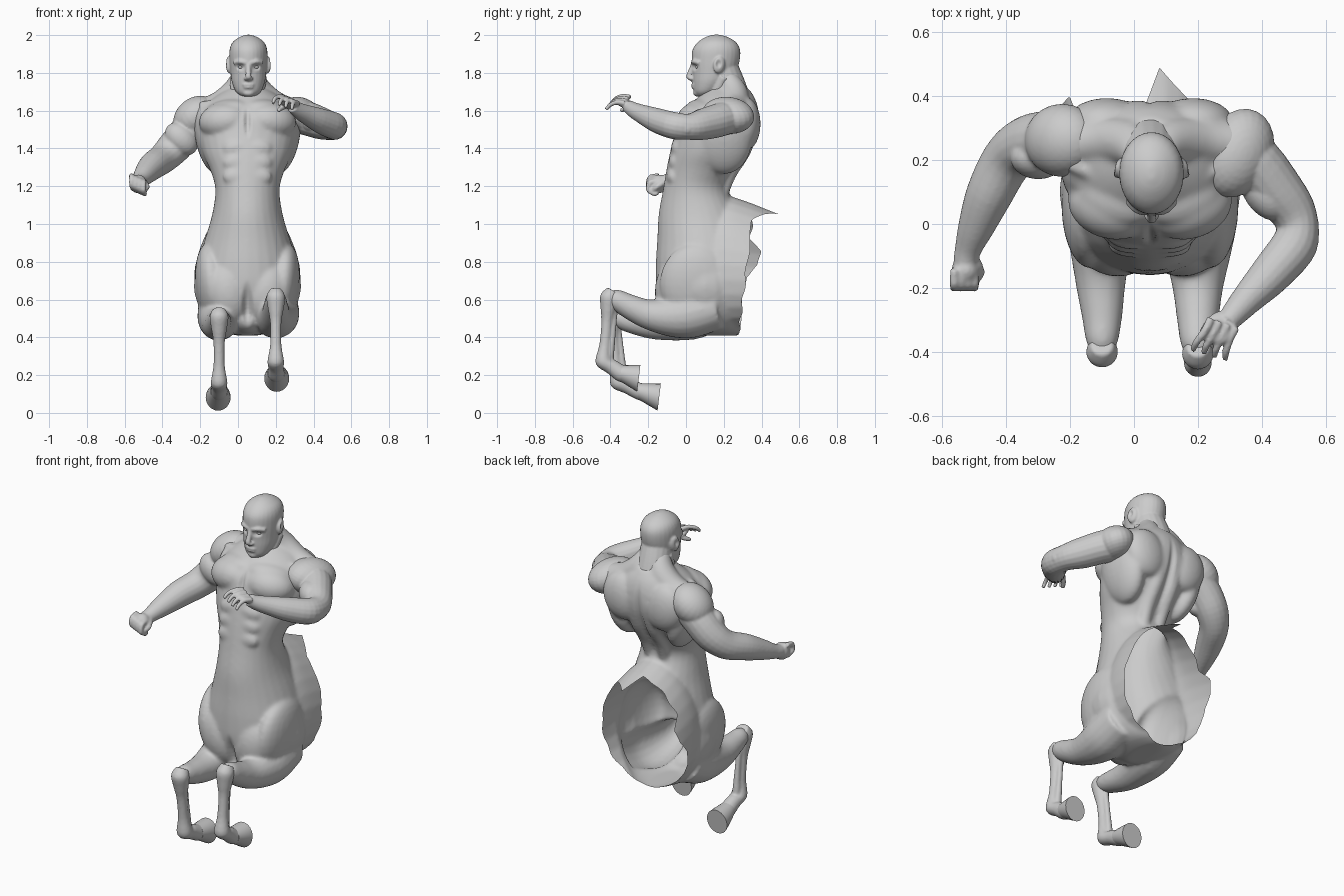
import bpy, bmesh, math
from mathutils import Vector, Matrix

CX = 0.05                                   # the figure's own mid-line
mat = bpy.data.materials.new("clay_grey")
mat.diffuse_color = (0.6, 0.6, 0.6, 1)


def catmull(a, b, c, d, t):
    return 0.5 * (2 * b + (c - a) * t + (2 * a - 5 * b + 4 * c - d) * t * t
                  + (3 * b - a - 3 * c + d) * t ** 3)


def loft(bm, rings, seg=28, sub=4, egg=0.0):
    """Closed skin through rings of (centre, half axis u, half axis v)."""
    n, dense = len(rings), []
    for i in range(n - 1):
        q = [rings[max(0, i - 1)], rings[i], rings[i + 1], rings[min(n - 1, i + 2)]]
        for k in range(sub):
            dense.append([catmull(*[r[j] for r in q], k / sub) for j in range(3)])
    dense.append(rings[-1])
    rows = []
    for c, u, v in dense:
        rows.append([bm.verts.new(c + u * math.cos(a) * (1 - egg * math.sin(a)) + v * math.sin(a))
                     for a in (2 * math.pi * k / seg for k in range(seg))])
    faces = [bm.faces.new(rows[0][::-1]), bm.faces.new(rows[-1])]
    for p, q in zip(rows, rows[1:]):
        for k in range(seg):
            m = (k + 1) % seg
            faces.append(bm.faces.new((p[k], p[m], q[m], q[k])))
    bmesh.ops.recalc_face_normals(bm, faces=faces)


def tube(bm, pts, seg=18):
    """Limb through points of (x, y, z, radius)."""
    P = [Vector(p[:3]) for p in pts]
    rings, u = [], None
    for i, p in enumerate(P):
        t = (P[min(i + 1, len(P) - 1)] - P[max(i - 1, 0)]).normalized()
        u = t.orthogonal() if u is None else u - t * u.dot(t)
        u.normalize()
        rings.append((p, u * pts[i][3], t.cross(u) * pts[i][3]))
    loft(bm, rings, seg)


def ball(bm, c, r, rot=(0, 0, 0)):
    m = Matrix.Translation(c)
    for ang, ax in zip(rot, "XYZ"):
        m = m @ Matrix.Rotation(math.radians(ang), 4, ax)
    bmesh.ops.create_uvsphere(bm, u_segments=24, v_segments=16, radius=1,
                              matrix=m @ Matrix.Diagonal((*r, 1)))


def pair(bm, dx, y, z, r, rot=(0, 0, 0)):
    for s in (-1, 1):
        ball(bm, (CX + s * dx, y, z), r, (rot[0], s * rot[1], s * rot[2]))


def level(z, y0, y1, w, x=CX):
    """Horizontal ring from its front, back and half width."""
    return (Vector((x, (y0 + y1) / 2, z)), Vector((w, 0, 0)), Vector((0, (y1 - y0) / 2, 0)))


def finish(name, bm, voxel=0.0, smooth=4):
    me = bpy.data.meshes.new(name)
    bm.to_mesh(me)
    bm.free()
    ob = bpy.data.objects.new(name, me)
    bpy.context.collection.objects.link(ob)
    if voxel:                               # fuse overlapping muscles into one skin
        r = ob.modifiers.new("fuse", 'REMESH')
        r.mode, r.voxel_size, r.use_smooth_shade = 'VOXEL', voxel, True
        s = ob.modifiers.new("soften", 'SMOOTH')
        s.factor, s.iterations = 0.5, smooth
        dg = bpy.context.evaluated_depsgraph_get()
        new = bpy.data.meshes.new_from_object(ob.evaluated_get(dg))
        ob.modifiers.clear()
        ob.data = new
    ob.data.materials.clear()
    ob.data.materials.append(mat)
    return ob


def dent(ob, c, r, push):
    c, push = Vector(c), Vector(push)
    for v in ob.data.vertices:
        d = Vector([(v.co[i] - c[i]) / r[i] for i in range(3)]).length
        if d < 1:
            v.co += push * (1 - d * d) ** 2


# ---- body: human torso, horse forehand and upper forelegs
bm = bmesh.new()
loft(bm, [level(*a) for a in (
    (.41, .02, .28, .06), (.44, -.04, .33, .15), (.52, -.11, .35, .235), (.65, -.155, .36, .283),
    (.78, -.16, .36, .265), (.92, -.152, .34, .225), (1.05, -.145, .29, .187),
    (1.18, -.122, .225, .17), (1.28, -.105, .265, .195), (1.38, -.085, .335, .24),
    (1.48, -.06, .38, .262), (1.58, -.03, .388, .255), (1.66, .05, .368, .19), (1.72, .12, .33, .1))])
loft(bm, [(Vector((CX, y, (a + b) / 2)), Vector((w, 0, 0)), Vector((0, 0, (b - a) / 2)))
          for y, a, b, w in ((.0, .44, .95, .19), (.1, .42, 1.1, .24), (.2, .42, 1.15, .265),
                             (.32, .43, 1.12, .277), (.45, .45, 1.07, .277), (.6, .47, 1.02, .27))], egg=.2)
pair(bm, .12, .06, 1.545, (.14, .108, .098), (0, 6, 14))        # chest plates
pair(bm, .1, .085, 1.6, (.13, .09, .06), (0, 8, 14))            # upper chest
pair(bm, .135, .32, 1.53, (.125, .075, .14), (0, 15, 0))        # shoulder blades
pair(bm, .195, .2, 1.45, (.08, .15, .19), (0, 12, 0))           # side of back
for z, y in ((1.4, -.05), (1.325, -.063), (1.25, -.075)):
    pair(bm, .05, y + .004, z, (.08, .034, .05))                # belly blocks
pair(bm, .1, -.06, .64, (.125, .105, .17), (0, 10, 0))          # horse breast
pair(bm, .187, .06, .68, (.088, .2, .22), (0, 6, 0))            # horse shoulder
ball(bm, (CX, .0, .5), (.09, .12, .08))                         # breast keel
for s in (-1, 1):
    X = lambda d: CX + s * d
    tube(bm, [(X(.045), .19, 1.14, .03), (X(.05), .225, 1.26, .04),
              (X(.05), .305, 1.4, .045), (X(.045), .34, 1.55, .048), (X(.04), .3, 1.66, .05)])  # spine cords
    tube(bm, [(X(.03), .21, 1.79, .05), (X(.06), .25, 1.7, .075), (X(.16), .26, 1.62, .075),
              (X(.27), .25, 1.59, .07)])                        # neck to shoulder
    tube(bm, [(X(.02), .1, 1.62, .02), (X(.12), .13, 1.637, .022), (X(.25), .19, 1.625, .025)])
tube(bm, [(.2, .16, .56, .12), (.2, .02, .52, .125), (.2, -.08, .51, .108), (.2, -.2, .522, .08),
          (.2, -.3, .563, .066), (.2, -.38, .605, .053), (.2, -.415, .615, .03)])
tube(bm, [(-.09, .16, .56, .12), (-.1, .02, .5, .115), (-.105, -.16, .47, .083),
          (-.1, -.29, .485, .064), (-.1, -.37, .505, .05), (-.1, -.41, .51, .03)])
body = finish("body", bm, .0095, 11)
dent(body, (CX, -.07, 1.55), (.022, .12, .11), (0, .022, 0))    # breastbone groove
dent(body, (CX, .38, 1.42), (.03, .2, .27), (0, -.018, 0))      # spine groove
dent(body, (CX, -.16, .56), (.035, .12, .15), (0, .03, 0))      # horse breast groove


# open, torn rear edge: shear to a flat plane, slice, shear back
def edge(x, z):
    e = .28 + .12 * (z - .42) + .006 * math.sin(z * 37 + x * 25)
    w = .05 if x < .08 else .13
    e += .135 * max(0, 1 - abs(x - .08) / w) * min(1, max(0, (z - .9) / .08))
    if x < -.1:
        e += .06 * min(1, max(0, 1.5 - abs(z - .82) / .07))
    return e


def tear(ob):
    b = bmesh.new()
    b.from_mesh(ob.data)
    low = lambda v: v.co.z < 1.17           # the human back stays whole
    for v in b.verts:
        v.co.y -= edge(v.co.x, v.co.z) if low(v) else 2
    bmesh.ops.bisect_plane(b, geom=b.verts[:] + b.edges[:] + b.faces[:], dist=1e-5,
                           plane_co=(0, 0, 0), plane_no=(0, 1, 0), clear_outer=True)
    for v in b.verts:
        v.co.y += edge(v.co.x, v.co.z) if low(v) else 2
    b.to_mesh(ob.data)
    b.free()


tear(body)

# ---- head and neck
bm = bmesh.new()
H = .055
loft(bm, [level(*a, H) for a in (
    (1.675, .06, .12, .035), (1.70, .042, .17, .066), (1.75, .036, .225, .087),
    (1.80, .034, .262, .095), (1.86, .03, .283, .1), (1.92, .034, .287, .1),
    (1.96, .06, .267, .085), (1.988, .1, .225, .05), (2.002, .14, .18, .012))])
tube(bm, [(CX, .24, 1.58, .13), (CX, .235, 1.66, .108), (CX, .218, 1.74, .095), (H, .195, 1.82, .085)])
tube(bm, [(H, .04, 1.85, .012), (H, .026, 1.81, .014), (H, .016, 1.78, .016), (H, .04, 1.765, .015)])
for s in (-1, 1):
    tube(bm, [(H + s * .01, .036, 1.853, .011), (H + s * .045, .044, 1.86, .012),
              (H + s * .075, .072, 1.852, .011)])                           # brow
    ball(bm, (H + s * .014, .026, 1.77), (.011, .014, .009))                # nostril wing
    ball(bm, (H + s * .103, .175, 1.842), (.014, .032, .045), (-12, 0, s * 18))
    tube(bm, [(H + s * .075, .2, 1.78, .025), (CX + s * .06, .16, 1.7, .026), (CX + s * .02, .11, 1.63, .02)])
ball(bm, (H, .042, 1.738), (.032, .014, .008))
ball(bm, (H, .043, 1.724), (.028, .014, .008))
ball(bm, (H, .062, 1.694), (.032, .024, .02))                               # chin
head = finish("head", bm, .006, 3)
for s in (-1, 1):
    dent(head, (H + s * .04, .045, 1.83), (.03, .05, .022), (0, .014, 0))
    dent(head, (H + s * .116, .172, 1.848), (.03, .02, .028), (-s * .012, 0, 0))
bm = bmesh.new()
for s in (-1, 1):
    ball(bm, (H + s * .039, .062, 1.83), (.016, .012, .008))
eyes = finish("eyes", bm)
eyes.data.shade_smooth()

# ---- arm hanging forward with a fist
bm = bmesh.new()
ball(bm, (-.225, .262, 1.568), (.128, .115, .1), (0, -38, 0))
tube(bm, [(-.14, .26, 1.59, .085), (-.26, .262, 1.495, .094), (-.34, .245, 1.405, .09), (-.4, .195, 1.345, .08),
          (-.455, .09, 1.305, .073), (-.495, -.01, 1.262, .057), (-.52, -.08, 1.232, .042), (-.528, -.12, 1.22, .039)])
ball(bm, (-.3, .21, 1.45), (.1, .07, .075), (0, 45, 0))
ball(bm, (-.528, -.145, 1.212), (.044, .045, .05))
for k in range(4):                                              # curled fingers
    x, z = -.563 + k * .021, 1.24 - k * .009
    tube(bm, [(x, -.14, z + .016, .014), (x, -.19, z + .006, .015), (x, -.198, z - .032, .014),
              (x + .006, -.165, z - .055, .013), (x + .006, -.145, z - .045, .01)], 10)
tube(bm, [(-.495, -.12, 1.22, .018), (-.482, -.155, 1.195, .015), (-.5, -.18, 1.175, .013)], 10)
finish("fist_arm", bm, .007, 5)

# ---- arm bent across the chest with an open hand
bm = bmesh.new()
ball(bm, (.325, .222, 1.575), (.11, .145, .096), (0, 18, -25))
tube(bm, [(.22, .26, 1.59, .085), (.36, .205, 1.56, .09), (.45, .1, 1.53, .084), (.505, .02, 1.515, .07),
          (.505, -.06, 1.52, .072), (.435, -.15, 1.547, .066), (.355, -.235, 1.583, .05),
          (.315, -.28, 1.605, .041), (.29, -.31, 1.625, .034)])
ball(bm, (.41, .1, 1.545), (.065, .1, .068), (0, 0, 35))
ball(bm, (.548, .005, 1.505), (.03, .035, .035))
ball(bm, (.272, -.325, 1.638), (.05, .058, .023), (-20, 10, -30))
for k in range(4):                                              # spread fingers
    o = (k - 1.5) * .027
    x, y, z = .26 + o * .95, -.35 - o * .35, 1.656 - o * .4
    tube(bm, [(x + .02, y + .04, z, .0135), (x, y, z + .004, .013), (x - .018 + o * .2, y - .035, z - .008, .0115),
              (x - .025 + o * .3, y - .06, z - .033, .0095)], 10)
tube(bm, [(.26, -.3, 1.63, .017), (.232, -.315, 1.615, .014), (.212, -.345, 1.6, .011)], 10)
finish("open_hand_arm", bm, .0055, 3)

# ---- forelegs below the knee, and hooves
for name, knee, fet, cor, sole in (
        ("right", (.2, -.405, .612), (.2, -.437, .275), (.202, -.345, .21), (.205, -.25, .183)),
        ("left", (-.1, -.4, .51), (-.1, -.36, .165), (-.1, -.25, .115), (-.105, -.142, .083))):
    k, f, c, s = map(Vector, (knee, fet, cor, sole))
    mid = lambda t: k.lerp(f, t)
    bm = bmesh.new()
    tube(bm, [(*(k + Vector((0, .02, .035))), .035), (*k, .05), (*mid(.18), .042), (*mid(.4), .03),
              (*mid(.75), .03), (*f, .044), (*f.lerp(c, .5), .041), (*c, .045), (*c.lerp(s, .3), .045)])
    tube(bm, [(*(mid(.1) + Vector((0, .03, 0))), .02), (*(mid(.5) + Vector((0, .035, 0))), .016),
              (*(f + Vector((0, .03, .0))), .024)])             # tendon
    finish(name + "_shin", bm, .007, 3)
    bm = bmesh.new()
    X, Z = Vector((1, 0, 0)), Vector((0, .12, .99))
    loft(bm, [(c, X * .046, Z * .043), (c.lerp(s, .3), X * .054, Z * .051),
              (c.lerp(s, .7), X * .062, Z * .063), (s, X * .066, Z * .072)], 24, 2)
    hoof = finish(name + "_hoof", bm)
    bpy.ops.object.select_all(action='DESELECT')
    hoof.select_set(True)
    bpy.context.view_layer.objects.active = hoof
    bpy.ops.object.shade_smooth_by_angle(angle=math.radians(40))
